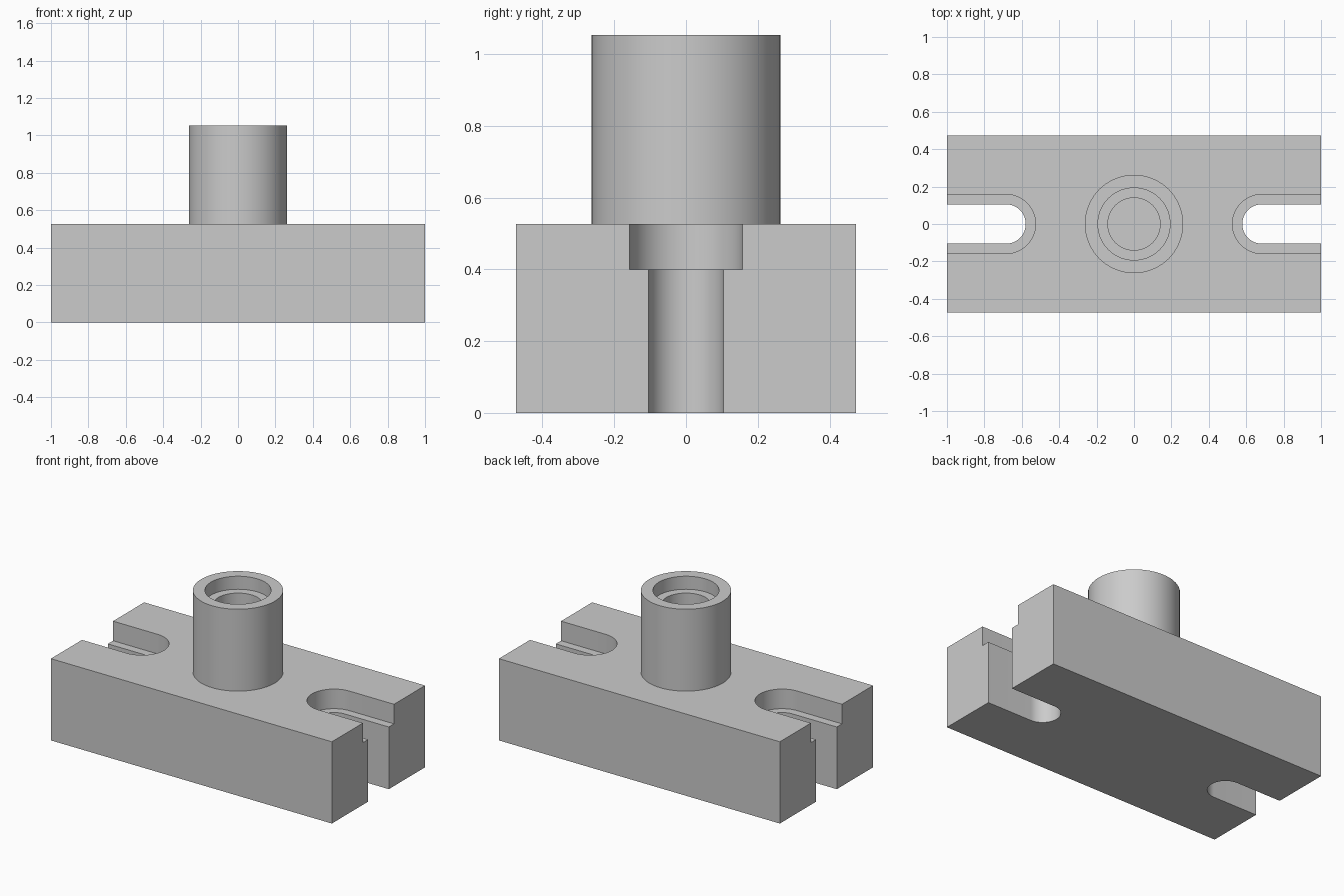
import bpy, bmesh
from math import pi, sin, cos, radians

cube = bpy.data.objects.get("Cube")
if cube:
    bpy.data.objects.remove(cube, do_unlink=True)

# Overall dimensions
HALF_X, HALF_Y = 1.0, 0.474
BASE_Z, TOP_Z = 0.526, 1.053
SLOT_X = 0.684            # centre of each slot's rounded end
LEDGE_Z = 0.4             # height of the step inside each slot

grey = bpy.data.materials.new("light grey")
grey.use_nodes = True
colour = (0.6, 0.6, 0.6, 1)
grey.diffuse_color = colour
grey.node_tree.nodes["Principled BSDF"].inputs["Base Color"].default_value = colour


def make_object(name, bm):
    bmesh.ops.recalc_face_normals(bm, faces=bm.faces)
    mesh = bpy.data.meshes.new(name)
    bm.to_mesh(mesh)
    bm.free()
    mesh.materials.append(grey)
    obj = bpy.data.objects.new(name, mesh)
    bpy.context.collection.objects.link(obj)
    return obj


def prism(name, outline, low, high):
    """Extrude a flat outline between two heights."""
    bm = bmesh.new()
    face = bm.faces.new([bm.verts.new((x, y, low)) for x, y in outline])
    top = bmesh.ops.extrude_face_region(bm, geom=[face])["geom"]
    verts = [v for v in top if isinstance(v, bmesh.types.BMVert)]
    bmesh.ops.translate(bm, verts=verts, vec=(0, 0, high - low))
    return make_object(name, bm)


def slot_outline(side, radius, steps=32):
    """Round inner end, running out past the end of the base."""
    arc = [pi / 2 + pi * i / steps for i in range(steps + 1)]
    points = [(SLOT_X + radius * cos(a), radius * sin(a)) for a in arc]
    points += [(HALF_X + 0.1, -radius), (HALF_X + 0.1, radius)]
    return [(side * x, y) for x, y in points]


def activate(obj):
    bpy.ops.object.select_all(action="DESELECT")
    obj.select_set(True)
    bpy.context.view_layer.objects.active = obj


def cut(target, cutter):
    activate(target)
    mod = target.modifiers.new("cut", "BOOLEAN")
    mod.operation = "DIFFERENCE"
    mod.solver = "EXACT"
    mod.object = cutter
    bpy.ops.object.modifier_apply(modifier=mod.name)
    bpy.data.objects.remove(cutter, do_unlink=True)


# Base block with a stepped, open-ended slot at each end
base = prism("base_block", [(-HALF_X, -HALF_Y), (HALF_X, -HALF_Y),
                            (HALF_X, HALF_Y), (-HALF_X, HALF_Y)], 0, BASE_Z)
for side in (-1, 1):
    cut(base, prism("slot_cutter", slot_outline(side, 0.105), -0.1, BASE_Z + 0.1))
    cut(base, prism("recess_cutter", slot_outline(side, 0.158), LEDGE_Z, BASE_Z + 0.1))

# Hollow boss with a shallow counterbore; the base top is the floor of its hole
outer, recess, bore = 0.263, 0.193, 0.14
shelf, foot = TOP_Z - 0.084, BASE_Z - 0.01
profile = [(outer, foot), (outer, TOP_Z), (recess, TOP_Z),
           (recess, shelf), (bore, shelf), (bore, foot)]
bm = bmesh.new()
ring = [bm.verts.new((r, 0, z)) for r, z in profile]
edges = [bm.edges.new((a, b)) for a, b in zip(ring, ring[1:] + ring[:1])]
bmesh.ops.spin(bm, geom=ring + edges, cent=(0, 0, 0), axis=(0, 0, 1),
               angle=2 * pi, steps=72, use_merge=True)
bmesh.ops.remove_doubles(bm, verts=bm.verts, dist=0.0001)
boss = make_object("hollow_boss", bm)

for obj in (base, boss):
    activate(obj)
    bpy.ops.object.shade_smooth_by_angle(angle=radians(30))
